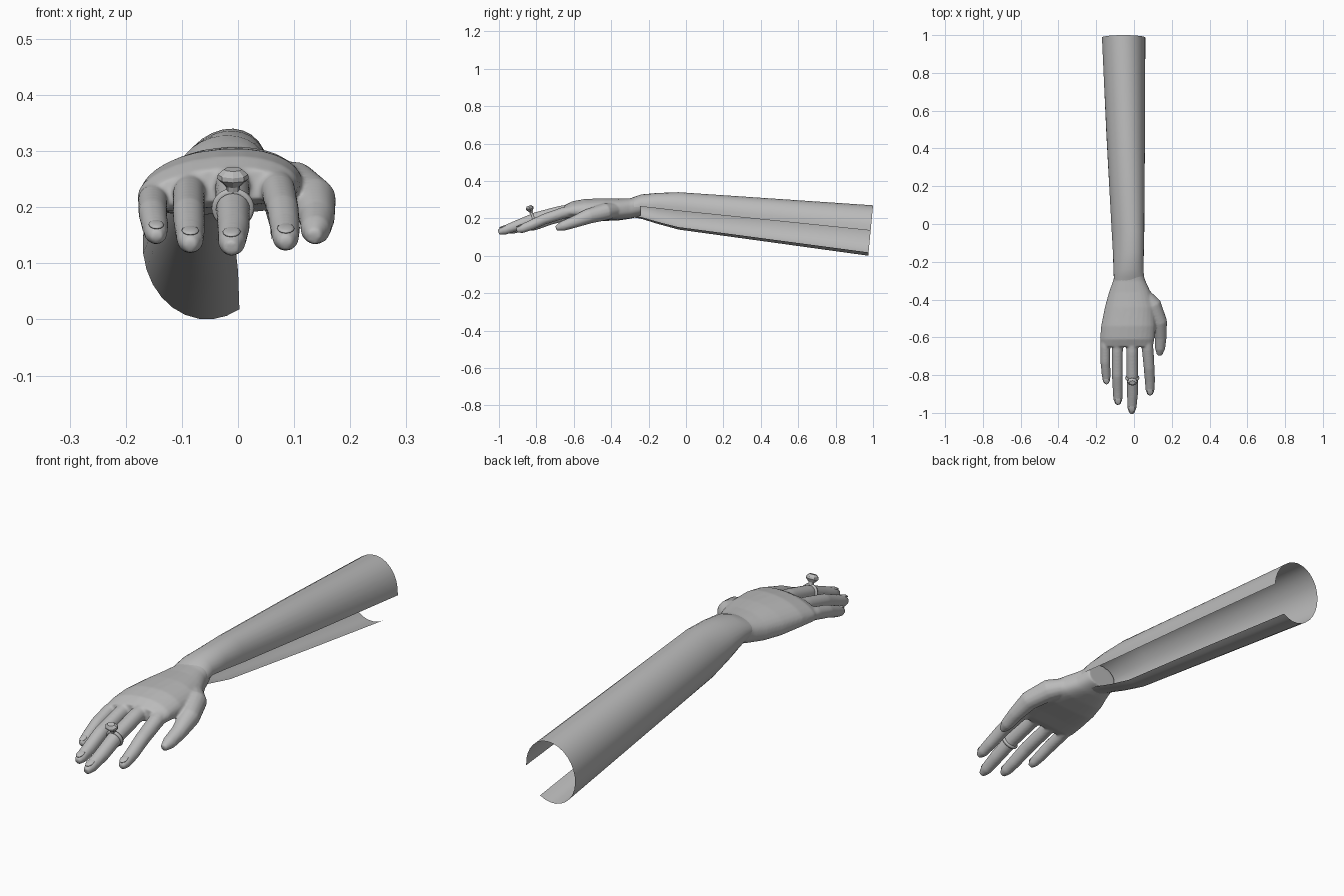
import bpy, bmesh, math
from mathutils import Vector, Matrix

if "Cube" in bpy.data.objects:
    bpy.data.objects.remove(bpy.data.objects["Cube"])

grey = bpy.data.materials.new("soft_grey")
grey.diffuse_color = (0.5, 0.5, 0.5, 1)
grey.use_nodes = True
grey.node_tree.nodes["Principled BSDF"].inputs["Base Color"].default_value = grey.diffuse_color


def finish(bm, name, smooth=True):
    mesh = bpy.data.meshes.new(name)
    for f in bm.faces:
        f.smooth = smooth
    bm.to_mesh(mesh)
    bm.free()
    mesh.materials.append(grey)
    ob = bpy.data.objects.new(name, mesh)
    bpy.context.collection.objects.link(ob)
    return ob


def loft(bm, rings, closed=True):
    """Skin a list of rings; closed rings also get end caps."""
    vs = [[bm.verts.new(p) for p in r] for r in rings]
    n = len(vs[0])
    for a, b in zip(vs, vs[1:]):
        for i in range(n if closed else n - 1):
            j = (i + 1) % n
            bm.faces.new((a[i], a[j], b[j], b[i]))
    if closed:
        bm.faces.new(vs[0][::-1])
        bm.faces.new(vs[-1])


def tube(bm, path, n=14):
    """Round tapering tube through (x, y, z, radius) points."""
    pts = [Vector(p[:3]) for p in path]
    rings = []
    for i, p in enumerate(path):
        d = (pts[min(i + 1, len(pts) - 1)] - pts[max(i - 1, 0)]).normalized()
        side = d.cross(Vector((0, 0, 1))).normalized()
        up = side.cross(d)
        rings.append([pts[i] + p[3] * (side * math.cos(2 * math.pi * k / n)
                                       + up * math.sin(2 * math.pi * k / n)) for k in range(n)])
    loft(bm, rings)


# Forearm: shell left open along its lower right side
# y, centre x, half width, top z, bottom z, sideways lean, slant of the end
arm_sections = [
    (1.00, -0.055, 0.115, 0.270, 0.000, 0.000, 0.095),
    (0.48, -0.044, 0.102, 0.305, 0.070, 0.008, 0.05),
    (-0.04, -0.032, 0.084, 0.340, 0.140, 0.020, 0.0),
    (-0.15, -0.030, 0.080, 0.336, 0.170, 0.018, 0.0),
    (-0.24, -0.029, 0.079, 0.328, 0.198, 0.010, 0.0),
    (-0.28, -0.027, 0.080, 0.314, 0.205, 0.005, 0.0),
    (-0.34, -0.025, 0.080, 0.290, 0.215, 0.000, 0.0),
]
rings = []
for y, cx, rx, zt, zb, lean, slant in arm_sections:
    ring = []
    for k in range(25):
        a = math.radians(300 * k / 24)
        z = (zt + zb) / 2 + (zt - zb) / 2 * math.sin(a)
        ring.append((cx + rx * math.cos(a) + lean * math.sin(a), y - slant * (zt - z), z))
    rings.append(ring)
bm = bmesh.new()
loft(bm, rings, closed=False)
finish(bm, "forearm")

# Hand: palm and digits merged into one smooth skin
bm = bmesh.new()
palm_sections = [  # y, left x, right x, top z, bottom z
    (-0.24, -0.098, 0.042, 0.318, 0.215),
    (-0.30, -0.110, 0.060, 0.308, 0.200),
    (-0.36, -0.132, 0.088, 0.306, 0.192),
    (-0.44, -0.154, 0.112, 0.308, 0.190),
    (-0.54, -0.174, 0.114, 0.305, 0.200),
    (-0.61, -0.180, 0.108, 0.292, 0.203),
    (-0.65, -0.172, 0.100, 0.270, 0.212),
]
rings = []
for y, x0, x1, zt, zb in palm_sections:
    ring = []
    for k in range(28):
        a = 2 * math.pi * k / 28
        c, s = math.cos(a), math.sin(a)
        x = (x0 + x1) / 2 + (x1 - x0) / 2 * math.copysign(abs(c) ** 0.8, c)
        z = (zt + zb) / 2 + (zt - zb) / 2 * math.copysign(abs(s) ** 0.8, s)
        ring.append((x, y, z - 0.9 * (x - 0.01) ** 2))
    rings.append(ring)
loft(bm, rings)

digits = [
    # little finger
    [(-.140, -.54, .230, .028), (-.152, -.65, .212, .027), (-.152, -.73, .190, .026),
     (-.148, -.79, .166, .024), (-.146, -.825, .153, .021), (-.145, -.846, .146, .012)],
    # ring finger
    [(-.082, -.56, .248, .030), (-.088, -.68, .222, .029), (-.088, -.80, .190, .029),
     (-.086, -.88, .157, .027), (-.085, -.93, .140, .024), (-.085, -.956, .131, .013)],
    # middle finger
    [(-.010, -.56, .255, .032), (-.010, -.68, .235, .031), (-.009, -.80, .203, .031),
     (-.008, -.90, .163, .029), (-.011, -.97, .137, .025), (-.012, -1.003, .126, .014)],
    # index finger
    [(.060, -.54, .255, .033), (.072, -.66, .228, .031), (.080, -.76, .195, .029),
     (.084, -.83, .163, .027), (.085, -.88, .144, .024), (.085, -.906, .135, .013)],
    # thumb
    [(.040, -.36, .248, .035), (.100, -.43, .236, .046), (.135, -.52, .212, .041),
     (.141, -.60, .180, .032), (.138, -.66, .159, .027), (.135, -.695, .147, .014)],
]
for path in digits:
    tube(bm, path)
bmesh.ops.recalc_face_normals(bm, faces=bm.faces)
hand = finish(bm, "hand")
remesh = hand.modifiers.new("merge", 'REMESH')
remesh.mode = 'VOXEL'
remesh.voxel_size = 0.005
remesh.use_smooth_shade = True
relax = hand.modifiers.new("relax", 'SMOOTH')
relax.factor = 0.5
relax.iterations = 8

# Fingernails: thin ovals lying on the finger tips
for name, path in zip(("little", "ring", "middle", "index"), digits):
    p, q = Vector(path[-3][:3]), Vector(path[-2][:3])
    d = (q - p).normalized()
    side = d.cross(Vector((0, 0, 1))).normalized()
    up = side.cross(d)
    r = path[-2][3]
    rot = Matrix((side, d, up)).transposed().to_4x4()
    bm = bmesh.new()
    bmesh.ops.create_uvsphere(bm, u_segments=12, v_segments=8, radius=1)
    bmesh.ops.transform(bm, verts=bm.verts, matrix=Matrix.Translation(q + up * r * 0.82)
                        @ rot @ Matrix.Diagonal((r * 0.65, r * 0.95, 0.005, 1)))
    finish(bm, name + "_fingernail")

# Ring band around the middle finger
tilt = Matrix.Translation((-0.009, -0.815, 0.198)) @ Matrix.Rotation(math.radians(20), 4, 'X')
bm = bmesh.new()
band = []
for k in range(28):
    a = 2 * math.pi * k / 28
    band.append([tilt @ Vector(((0.034 + r) * math.cos(a), y, (0.034 + r) * math.sin(a)))
                 for r, y in ((-.004, -.006), (.002, -.006), (.004, 0), (.002, .006), (-.004, .006))])
band.append(band[0])
loft(bm, band, closed=False)
bmesh.ops.remove_doubles(bm, verts=bm.verts, dist=1e-5)
bmesh.ops.recalc_face_normals(bm, faces=bm.faces)
finish(bm, "ring_band")

# Faceted oval stone on a short setting
bm = bmesh.new()
loft(bm, [[tilt @ Vector((r * math.cos(math.pi * k / 4), 0.75 * r * math.sin(math.pi * k / 4), z))
           for k in range(8)]
          for r, z in ((.012, .033), (.013, .042), (.028, .056), (.027, .064), (.016, .074))])
bmesh.ops.recalc_face_normals(bm, faces=bm.faces)
finish(bm, "ring_stone", smooth=False)
